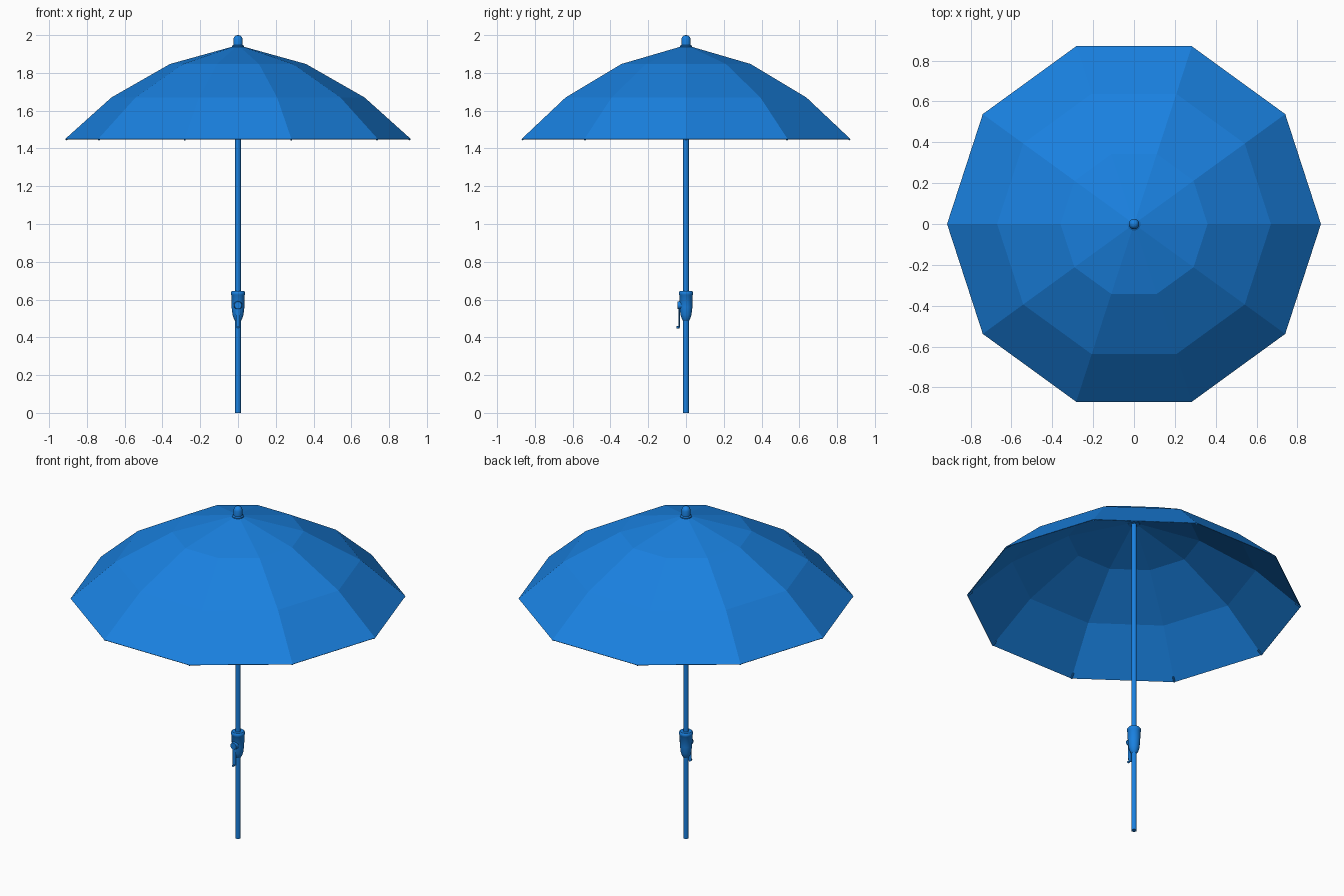
import bpy, bmesh, math
from mathutils import Vector

if "Cube" in bpy.data.objects:
    bpy.data.objects.remove(bpy.data.objects["Cube"])

blue = bpy.data.materials.new("blue")
blue.diffuse_color = (0.01, 0.22, 0.75, 1)
blue.use_nodes = True
blue.node_tree.nodes["Principled BSDF"].inputs["Base Color"].default_value = blue.diffuse_color


def finish(name, bm, smooth=None):
    bmesh.ops.remove_doubles(bm, verts=bm.verts, dist=1e-5)
    bmesh.ops.recalc_face_normals(bm, faces=bm.faces)
    mesh = bpy.data.meshes.new(name)
    bm.to_mesh(mesh)
    bm.free()
    obj = bpy.data.objects.new(name, mesh)
    bpy.context.collection.objects.link(obj)
    mesh.materials.append(blue)
    if smooth:
        bpy.ops.object.select_all(action='DESELECT')
        obj.select_set(True)
        bpy.context.view_layer.objects.active = obj
        bpy.ops.object.shade_smooth_by_angle(angle=math.radians(smooth))
    return obj


def lathe(name, profile, sides, smooth=None):
    """Spin an (r, z) profile around the z axis."""
    bm = bmesh.new()
    verts = [bm.verts.new((r, 0, z)) for r, z in profile]
    edges = [bm.edges.new(pair) for pair in zip(verts, verts[1:])]
    bmesh.ops.spin(bm, geom=verts + edges, cent=(0, 0, 0), axis=(0, 0, 1),
                   angle=math.tau, steps=sides, use_duplicate=False)
    return finish(name, bm, smooth)


def rod(name, a, b, r1, r2, sides=12, scale_x=1):
    """Tapered cylinder from a to b."""
    a, b = Vector(a), Vector(b)
    bm = bmesh.new()
    bmesh.ops.create_cone(bm, cap_ends=True, segments=sides, radius1=r1,
                          radius2=r2, depth=(b - a).length)
    rot = (b - a).to_track_quat('Z', 'Y').to_matrix()
    bmesh.ops.rotate(bm, verts=bm.verts, matrix=rot)
    bmesh.ops.scale(bm, verts=bm.verts, vec=(scale_x, 1, 1))
    bmesh.ops.translate(bm, verts=bm.verts, vec=(a + b) / 2)
    return finish(name, bm, 40)


# Ten-panel fabric canopy
canopy = lathe("canopy", [(0, 1.947), (0.36, 1.847), (0.67, 1.67), (0.915, 1.45)], 10)
solid = canopy.modifiers.new("cloth_thickness", 'SOLIDIFY')
solid.thickness = 0.004
solid.offset = -1

# Rib tips under the canopy corners
for i in range(10):
    a = math.tau * i / 10
    d = Vector((math.cos(a), math.sin(a), 0))
    rod(f"rib_tip_{i + 1}", d * 0.885 + Vector((0, 0, 1.467)),
        d * 0.912 + Vector((0, 0, 1.446)), 0.005, 0.005, 8)

# Pole and finial
lathe("pole", [(0, 0), (0.015, 0), (0.015, 1.94), (0, 1.94)], 20, 40)
lathe("finial", [(0, 1.93), (0.032, 1.93), (0.032, 1.943), (0.025, 1.948),
                 (0.025, 1.978), (0.021, 1.99), (0.012, 1.998), (0, 2.0)], 20, 40)

# Crank housing
lathe("crank_housing", [(0, 0.487), (0.015, 0.487), (0.022, 0.497), (0.029, 0.52),
                        (0.034, 0.56), (0.035, 0.622), (0.038, 0.626),
                        (0.038, 0.638), (0.033, 0.645), (0, 0.645)], 24, 40)

# Crank hub, lever and knob
rod("crank_hub", (0, -0.025, 0.57), (0, -0.045, 0.57), 0.024, 0.019, 16)
rod("crank_lever", (0, -0.036, 0.565), (0, -0.036, 0.452), 0.005, 0.004, 12, 2.6)
rod("crank_knob", (0, -0.034, 0.453), (0, -0.051, 0.453), 0.006, 0.006)
